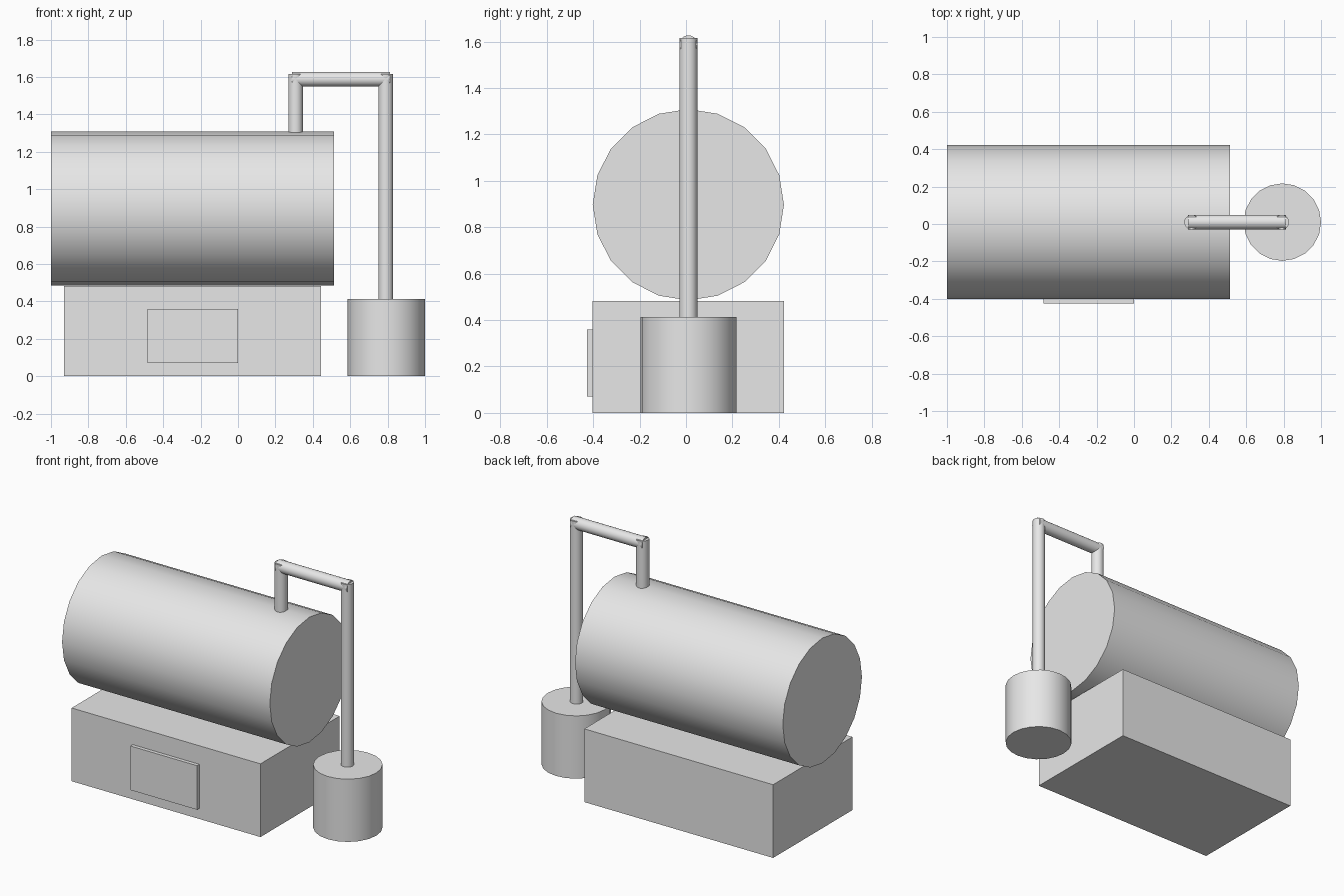
import bpy, math

if "Cube" in bpy.data.objects:
    bpy.data.objects.remove(bpy.data.objects["Cube"])

grey = bpy.data.materials.new("plain_grey")
grey.diffuse_color = (0.8, 0.8, 0.8, 1)
grey.use_nodes = True
grey.node_tree.nodes["Principled BSDF"].inputs["Base Color"].default_value = grey.diffuse_color

CY = 0.01  # shared centre line in y


def finish(name):
    ob = bpy.context.object
    ob.name = name
    ob.data.materials.append(grey)
    return ob


def box(name, x0, x1, y0, y1, z0, z1):
    bpy.ops.mesh.primitive_cube_add(
        size=1, location=((x0 + x1) / 2, (y0 + y1) / 2, (z0 + z1) / 2))
    bpy.context.object.scale = (x1 - x0, y1 - y0, z1 - z0)
    bpy.ops.object.transform_apply(location=False, rotation=False, scale=True)
    return finish(name)


def cylinder(name, radius, start, end, axis, cross):
    """Cylinder from start to end along x or z; cross is its other coordinate."""
    mid = (start + end) / 2
    along_x = axis == "x"
    bpy.ops.mesh.primitive_cylinder_add(
        vertices=20, radius=radius, depth=end - start,
        location=(mid, CY, cross) if along_x else (cross, CY, mid),
        rotation=(0, math.pi / 2 if along_x else 0, 0))
    bpy.ops.object.shade_smooth_by_angle(angle=math.radians(35))
    return finish(name)


# Base block with raised front panel
box("base", -0.93, 0.445, -0.402, 0.422, 0, 0.482)
box("front_panel", -0.485, 0.0, -0.426, -0.40, 0.07, 0.36)

# Main horizontal tank
cylinder("tank", 0.412, -1.0, 0.513, "x", 0.897)

# Side container
cylinder("side_container", 0.207, 0, 0.413, "z", 0.793)

# Connecting pipes
cylinder("tank_pipe", 0.039, 1.28, 1.615, "z", 0.308)
cylinder("cross_pipe", 0.039, 0.288, 0.812, "x", 1.588)
cylinder("drop_pipe", 0.039, 0.40, 1.615, "z", 0.79)
